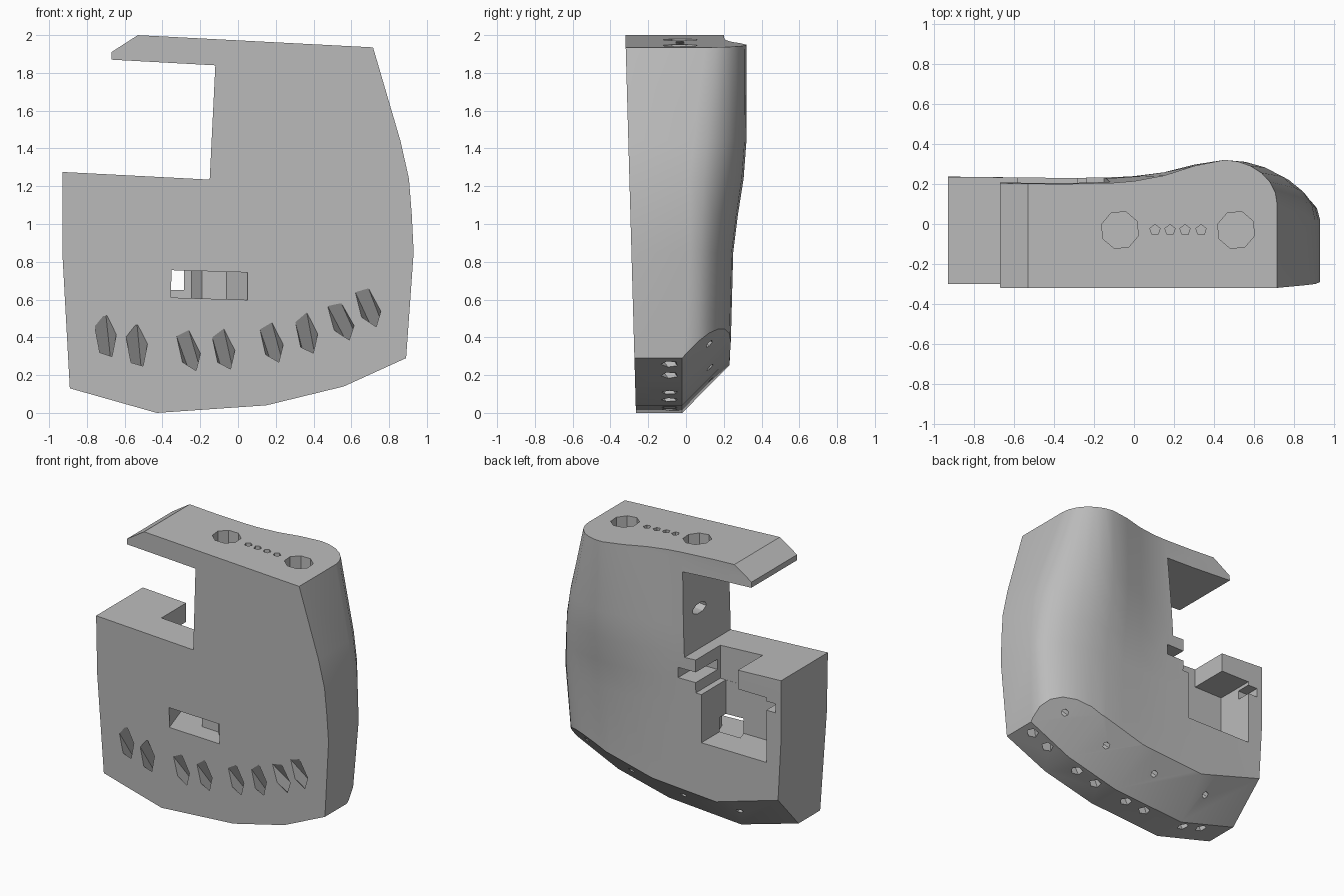
import bpy, bmesh
from math import sin, cos, radians
from mathutils import Vector

cube = bpy.data.objects.get("Cube")
if cube:
    bpy.data.objects.remove(cube)

grey = bpy.data.materials.new("plain grey")
grey.use_nodes = True
colour = (0.5, 0.5, 0.5, 1)
grey.diffuse_color = colour
grey.node_tree.nodes["Principled BSDF"].inputs["Base Color"].default_value = colour


def make(name, bm):
    bmesh.ops.recalc_face_normals(bm, faces=bm.faces)
    mesh = bpy.data.meshes.new(name)
    bm.to_mesh(mesh)
    bm.free()
    obj = bpy.data.objects.new(name, mesh)
    bpy.context.collection.objects.link(obj)
    mesh.materials.append(grey)
    return obj


def loft(rings):
    """Closed skin through rings of equal point count."""
    bm = bmesh.new()
    loops = [[bm.verts.new(p) for p in ring] for ring in rings]
    n = len(loops[0])
    for a, b in zip(loops, loops[1:]):
        for i in range(n):
            j = (i + 1) % n
            bm.faces.new((a[i], a[j], b[j], b[i]))
    bm.faces.new(loops[0][::-1])
    bm.faces.new(loops[-1])
    return bm


def trim(bm, point, normal):
    """Slice away everything beyond a plane and cap the cut."""
    bmesh.ops.bisect_plane(bm, geom=bm.verts[:] + bm.edges[:] + bm.faces[:], dist=1e-5,
                           plane_co=point, plane_no=normal, clear_outer=True)
    bmesh.ops.holes_fill(bm, edges=[e for e in bm.edges if e.is_boundary], sides=0)


# Body: cross sections with a swelling grip on the back
def section(z, right, peak, corner, left):
    front = -0.265 - 0.028 * z
    pts = [(right, front), (-1.2, front), (-1.2, left), (-0.35, left - 0.01)]
    base = left - 0.01
    for x, f in ((-0.1, 0.05), (0, 0.12), (0.15, 0.35), (0.3, 0.75)):
        pts.append((x, base + (peak - base) * f))
    for deg in range(0, 91, 15):
        a = radians(deg)
        pts.append((0.45 + (right - 0.45) * sin(a), corner + (peak - corner) * cos(a)))
    return [(x, y, z) for x, y in pts]


bm = loft([section(*s) for s in (
    (-0.1, 0.86, 0.235, 0, 0.24), (0.29, 0.89, 0.235, 0, 0.24),
    (0.85, 0.93, 0.25, 0.02, 0.24), (1.05, 0.92, 0.275, 0.02, 0.24),
    (1.24, 0.905, 0.305, 0.02, 0.24), (1.44, 0.86, 0.32, 0.04, 0.235),
    (1.935, 0.715, 0.32, 0.1, 0.21), (2.1, 0.667, 0.32, 0.12, 0.21))])

# Slanted top and side
trim(bm, (0.715, 0, 1.935), (0.052, 0, 1))
trim(bm, (-0.93, 0, 1), (-1, 0, 0))
trim(bm, (-0.93, 0, 0.85), (-1, 0, -0.055))

# Faceted bottom with a chamfer along its back edge
bottom = [(-0.89, 0.13), (-0.43, 0), (0.15, 0.04), (0.56, 0.14), (0.89, 0.29)]
for (x1, z1), (x2, z2) in zip(bottom, bottom[1:]):
    out = Vector((z2 - z1, 0, x1 - x2)).normalized()
    trim(bm, (x1, 0, z1), out)
    trim(bm, (x1, -0.02, z1), out + Vector((0, 1, 0)))
body = make("body", bm)


def floor_z(x):
    for (x1, z1), (x2, z2) in zip(bottom, bottom[1:]):
        if x <= x2:
            return z1 + (z2 - z1) * (x - x1) / (x2 - x1)
    return bottom[-1][1]


def cut(bm):
    tool = make("cutter", bm)
    tool.hide_render = True
    mod = body.modifiers.new("cut", "BOOLEAN")
    mod.operation = "DIFFERENCE"
    mod.solver = "EXACT"
    mod.object = tool
    bpy.context.view_layer.objects.active = body
    bpy.ops.object.modifier_apply(modifier=mod.name)
    bpy.data.objects.remove(tool)


def box(x1, x2, y1, y2, z1, z2):
    cut(loft([[(x1, y1, z), (x2, y1, z), (x2, y2, z), (x1, y2, z)] for z in (z1, z2)]))


def drill(start, end, r1, r2, sides, flat=1):
    """Tapered hole between two points, optionally flattened."""
    a, b = Vector(start), Vector(end)
    turn = (b - a).to_track_quat("Z", "Y")
    rings = []
    for centre, r in ((a, r1), (b, r2)):
        rings.append([centre + turn @ Vector((r * cos(radians(360 * i / sides + 18)),
                                              flat * r * sin(radians(360 * i / sides + 18)), 0))
                      for i in range(sides)])
    cut(loft(rings))


# Side gap below the top arm, including its bevelled tip
gap = [(-1.5, 1.305), (-0.15, 1.235), (-0.12, 1.84), (-0.67, 1.87),
       (-0.67, 1.91), (-0.53, 2.0), (-0.37, 2.103), (-1.5, 2.3)]
cut(loft([[(x, y, z) for x, z in gap] for y in (-0.6, 0.6)]))

# Rear pocket, its opening through the ledge, side slot and small step
box(-0.81, -0.285, -0.05, 0.5, 0.65, 1.12)
box(-0.58, -0.24, -0.051, 0.51, 1.0, 1.5)
box(-0.35, -0.1, -0.02, 0.52, 1.075, 1.15)
box(-0.885, -0.7, 0.13, 0.53, 1.03, 1.095)

# Front window, angled through to the pocket
window = [(-0.285, -0.5), (0.05, -0.5), (0.05, -0.26), (-0.06, -0.14),
          (-0.19, -0.14), (-0.245, 0.02), (-0.45, 0.02)]
cut(loft([[(x, y, z - 0.03 * x) for x, y in window] for z in (0.6, 0.745)]))

# Slanted channels from the front face to the bottom
front_holes = [(-0.7, 0.4), (-0.535, 0.35), (-0.26, 0.33), (-0.075, 0.335),
               (0.18, 0.37), (0.365, 0.415), (0.55, 0.48), (0.695, 0.55)]
bottom_x = [-0.66, -0.5, -0.16, 0, 0.27, 0.43, 0.69, 0.82]
for (x, z), bx in zip(front_holes, bottom_x):
    a = Vector((x, -0.277, z))
    b = Vector((bx, -0.085, floor_z(bx)))
    step = (b - a).normalized() * 0.1
    drill(a - step, b + step, 0.062, 0.034, 5)

# Small holes in the chamfer
for x in (-0.52, -0.07, 0.35, 0.71):
    z = floor_z(x) + 0.15
    drill((x, 0.19, z - 0.06), (x, 0.0, z + 0.13), 0.025, 0.025, 6)

# Round sockets and contact holes on top
for x in (-0.07, 0.51):
    drill((x, -0.03, 2.1), (x, -0.03, 1.85), 0.096, 0.096, 8)
for x in (0.105, 0.18, 0.255, 0.335):
    drill((x, -0.03, 2.1), (x, -0.03, 1.88), 0.027, 0.027, 5)

# Oval hole in the inner wall
drill((-0.3, 0.04, 1.5), (0.08, 0.04, 1.54), 0.08, 0.08, 8, 0.45)

bpy.ops.object.select_all(action="DESELECT")
body.select_set(True)
bpy.context.view_layer.objects.active = body
bpy.ops.object.shade_smooth_by_angle(angle=radians(25))
